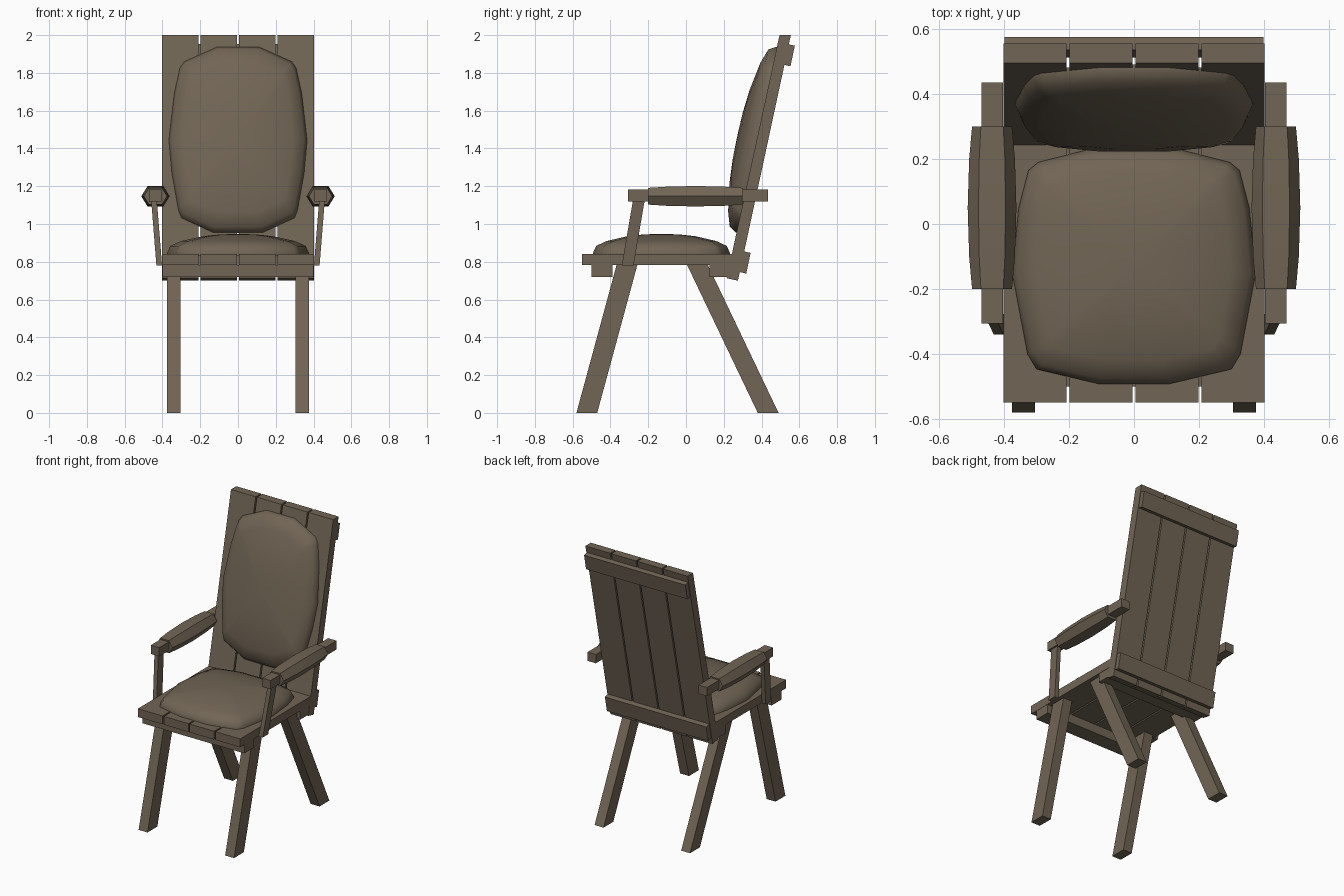
import bpy, bmesh, math
from mathutils import Matrix, Vector

if "Cube" in bpy.data.objects:
    bpy.data.objects.remove(bpy.data.objects["Cube"])

wood = bpy.data.materials.new("weathered brown")
wood.diffuse_color = (0.165, 0.13, 0.09, 1)
wood.use_nodes = True
wood.node_tree.nodes["Principled BSDF"].inputs["Base Color"].default_value = wood.diffuse_color


def make(name, verts, faces, smooth=None):
    me = bpy.data.meshes.new(name)
    bm = bmesh.new()
    vs = [bm.verts.new(v) for v in verts]
    for f in faces:
        bm.faces.new([vs[i] for i in f])
    bmesh.ops.recalc_face_normals(bm, faces=bm.faces)
    bm.to_mesh(me)
    bm.free()
    me.materials.append(wood)
    ob = bpy.data.objects.new(name, me)
    bpy.context.collection.objects.link(ob)
    if smooth:
        bpy.context.view_layer.objects.active = ob
        ob.select_set(True)
        bpy.ops.object.shade_smooth_by_angle(angle=math.radians(smooth))
        ob.select_set(False)
    return ob


def loft(name, rings, smooth=None):
    """Skin a stack of equal rings and cap both ends."""
    n = len(rings[0])
    faces = [tuple(range(n)), tuple((len(rings) - 1) * n + i for i in range(n))]
    for r in range(len(rings) - 1):
        for i in range(n):
            j = (i + 1) % n
            faces.append((r * n + i, r * n + j, (r + 1) * n + j, (r + 1) * n + i))
    return make(name, [v for ring in rings for v in ring], faces, smooth)


def bar(name, x0, x1, yz):
    """Side profile (y, z) extruded from x0 to x1."""
    return loft(name, [[(x, y, z) for y, z in yz] for x in (x0, x1)])


def rect(y0, y1, z0, z1):
    return [(y0, z0), (y1, z0), (y1, z1), (y0, z1)]


# Seat and backrest planks
for i, (a, b) in enumerate([(-0.402, -0.208), (-0.198, -0.005),
                            (0.005, 0.198), (0.208, 0.402)]):
    bar(f"seat_plank_{i}", a, b, rect(-0.55, 0.25, 0.783, 0.842))
    bar(f"back_plank_{i}", a, b, [(0.215, 0.713), (0.275, 0.70),
                                  (0.555, 2.0), (0.495, 2.0)])

# Cross battens
bar("front_seat_batten", -0.4, 0.4, rect(-0.5, -0.39, 0.72, 0.783))
bar("rear_seat_batten", -0.4, 0.4, rect(0.125, 0.235, 0.72, 0.783))
for nm, y, z in (("upper", 0.553, 1.835), ("lower", 0.319, 0.738)):
    bar(nm + "_back_batten", -0.398, 0.398,
        [(y, z), (y + 0.023, z + 0.109), (y - 0.017, z + 0.118), (y - 0.04, z + 0.009)])

# Legs, arms, arm posts and arm pads on both sides
for s, side in ((1, "right"), (-1, "left")):
    bar(f"front_leg_{side}", s * 0.305, s * 0.375,
        [(-0.58, 0), (-0.47, 0), (-0.257, 0.785), (-0.367, 0.785)])
    bar(f"rear_leg_{side}", s * 0.305, s * 0.375,
        [(0.38, 0), (0.49, 0), (0.115, 0.785), (0.005, 0.785)])
    bar(f"arm_{side}", s * 0.404, s * 0.47, rect(-0.307, 0.435, 1.12, 1.182))
    loft(f"arm_post_{side}", [
        [(s * x, y, z) for x, y in ((x0, y0), (x0 + 0.03, y0), (x0 + 0.03, y0 + 0.062), (x0, y0 + 0.062))]
        for x0, y0, z in ((0.402, -0.34, 0.78), (0.43, -0.28, 1.13))])
    hexagon = [(-0.075, 0), (-0.042, 0.054), (0.042, 0.054),
               (0.075, 0), (0.042, -0.054), (-0.042, -0.054)]
    loft(f"arm_pad_{side}", [[(s * (0.437 + k * u), y, 1.147 + k * v) for u, v in hexagon]
                             for y, k in ((-0.2, 0.82), (-0.1, 0.94), (0.05, 1.0),
                                          (0.2, 0.94), (0.3, 0.82))], 35)


def cushion(name, half, matrix):
    """Domed pad from half an outline, listed bottom to top on the right."""
    outline = half + [(-x, y) for x, y in reversed(half)]
    cy = (half[0][1] + half[-1][1]) / 2
    rings = [[matrix @ Vector((x * k, cy + (y - cy) * k, h)) for x, y in outline]
             for k, h in ((1, -0.01), (1, 0.006), (0.955, 0.042), (0.8, 0.068), (0.5, 0.093),
                          (0.25, 0.103), (0.04, 0.105))]
    return loft(name, rings, 50)


# Seat cushion
cushion("seat_cushion", [(0.11, -0.492), (0.30, -0.447), (0.328, -0.40), (0.375, -0.15),
                         (0.355, 0.05), (0.325, 0.165), (0.295, 0.19), (0.13, 0.232)],
        Matrix.Translation((0, 0, 0.842)))

# Back cushion, leaning with the planks
tilt = Matrix.Translation((0, 0.215, 0.71)) @ Matrix.Rotation(math.radians(90 - 12.25), 4, 'X')
cushion("back_cushion", [(0.13, 0.25), (0.30, 0.33), (0.315, 0.37), (0.35, 0.57), (0.366, 0.75),
                         (0.338, 1.0), (0.308, 1.14), (0.285, 1.175), (0.11, 1.255)], tilt)
